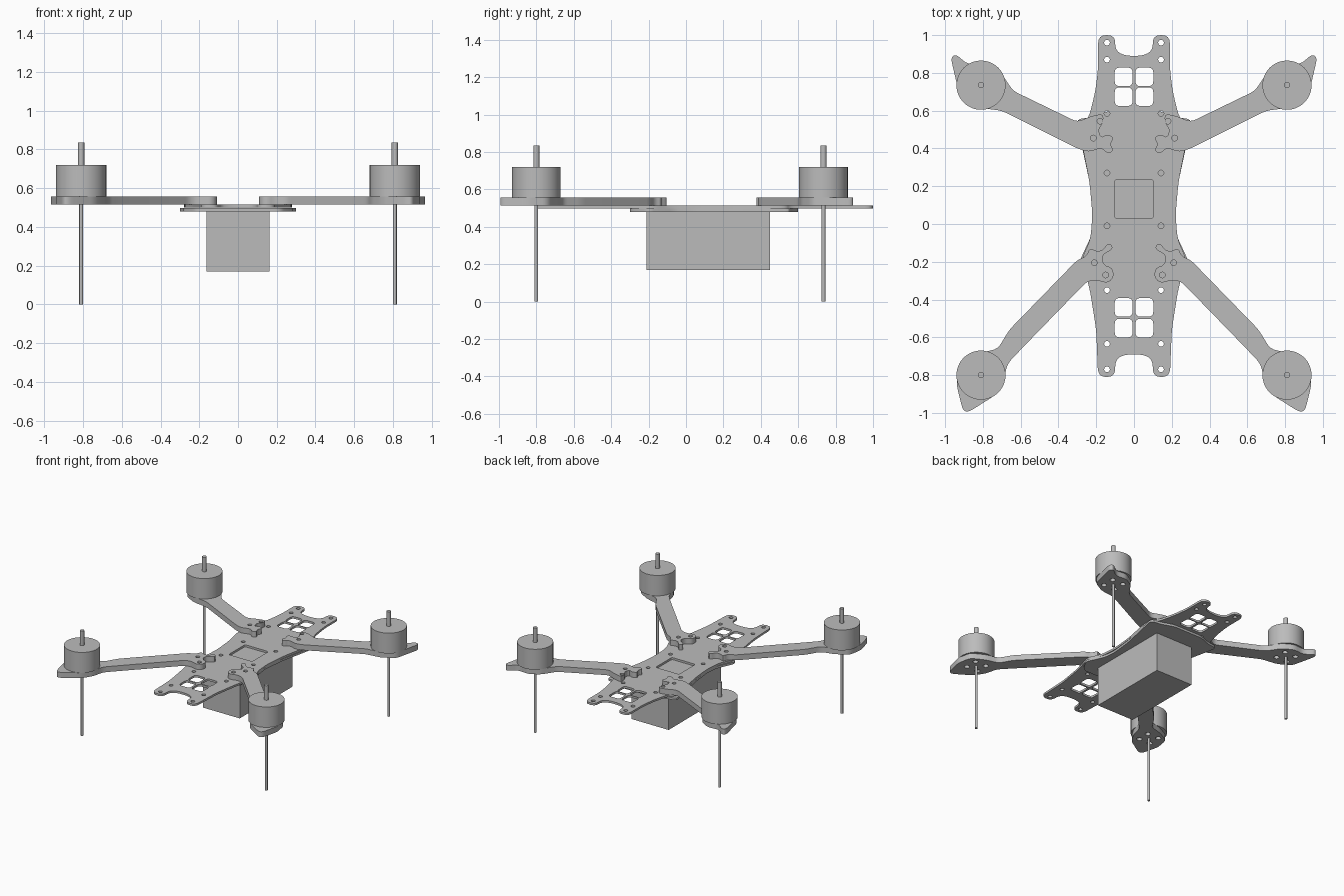
import bpy, bmesh, math
from mathutils import Vector, Matrix

cube = bpy.data.objects.get("Cube")
if cube:
    bpy.data.objects.remove(cube, do_unlink=True)

grey = bpy.data.materials.new("plain grey")
grey.use_nodes = True
GREY = (0.5, 0.5, 0.5, 1)
grey.diffuse_color = GREY
grey.node_tree.nodes["Principled BSDF"].inputs["Base Color"].default_value = GREY


def finish(name, bm):
    """Turn a bmesh into a shaded object."""
    bmesh.ops.remove_doubles(bm, verts=bm.verts, dist=0.0001)
    bmesh.ops.recalc_face_normals(bm, faces=bm.faces)
    mesh = bpy.data.meshes.new(name)
    bm.to_mesh(mesh)
    bm.free()
    mesh.materials.append(grey)
    mesh.shade_smooth()
    mesh.set_sharp_from_angle(angle=math.radians(30))
    obj = bpy.data.objects.new(name, mesh)
    bpy.context.collection.objects.link(obj)
    return obj


def rounded(points, r, steps=4):
    """Round every corner of a closed outline."""
    pts = [Vector(p) for p in points]
    out = []
    for i, p in enumerate(pts):
        a, b = pts[i - 1] - p, pts[(i + 1) % len(pts)] - p
        start = p + a.normalized() * min(r, a.length * 0.48)
        end = p + b.normalized() * min(r, b.length * 0.48)
        for k in range(steps + 1):
            t = k / steps
            out.append(start * (1 - t) ** 2 + p * 2 * t * (1 - t) + end * t * t)
    return out


def circle(x, y, r, n=20):
    return [Vector((x + r * math.cos(math.tau * k / n), y + r * math.sin(math.tau * k / n)))
            for k in range(n)]


def rect(x0, x1, y0, y1, r):
    return rounded([(x0, y0), (x1, y0), (x1, y1), (x0, y1)], r)


def plate(name, loops, z0, z1, side=1):
    """Fill an outline with holes and give it thickness."""
    curve = bpy.data.curves.new(name, "CURVE")
    curve.dimensions = "2D"
    curve.fill_mode = "BOTH"
    curve.extrude = (z1 - z0) / 2
    for loop in loops:
        spline = curve.splines.new("POLY")
        spline.points.add(len(loop) - 1)
        for point, p in zip(spline.points, loop):
            point.co = (p.x * side, p.y, 0, 1)
        spline.use_cyclic_u = True
    temp = bpy.data.objects.new(name + " outline", curve)
    bpy.context.collection.objects.link(temp)
    graph = bpy.context.evaluated_depsgraph_get()
    mesh = bpy.data.meshes.new_from_object(temp.evaluated_get(graph))
    bm = bmesh.new()
    bm.from_mesh(mesh)
    bmesh.ops.translate(bm, verts=bm.verts, vec=(0, 0, (z0 + z1) / 2))
    bpy.data.objects.remove(temp, do_unlink=True)
    bpy.data.meshes.remove(mesh)
    return finish(name, bm)


def cylinder(name, x, y, r, z0, z1, n):
    bm = bmesh.new()
    bmesh.ops.create_cone(bm, cap_ends=True, segments=n, radius1=r, radius2=r, depth=z1 - z0,
                          matrix=Matrix.Translation((x, y, (z0 + z1) / 2)))
    return finish(name, bm)


def mirrored(half):
    return half + [(-x, y) for x, y in reversed(half)]


# Upper frame plate: forked ends, narrow waist, windows and screw holes
upper = mirrored([
    (0.05, 0.89), (0.1, 0.92), (0.1, 1.0), (0.19, 1.0), (0.19, 0.82), (0.205, 0.7),
    (0.24, 0.56), (0.28, 0.53), (0.275, 0.42), (0.235, 0.22), (0.22, 0.05), (0.23, -0.08),
    (0.28, -0.19), (0.235, -0.34), (0.2, -0.56), (0.19, -0.81), (0.1, -0.81),
    (0.1, -0.72), (0.05, -0.69)])
holes = [rect(-0.103, 0.103, 0.03, 0.235, 0.015)]
for s in (-1, 1):
    for y in (0.96, 0.87, 0.585, 0.27, -0.01, -0.35, -0.635, -0.77):
        holes.append(circle(s * 0.143, y, 0.015))
    for y in (0.73, 0.625, -0.49, -0.6):
        holes.append(rect(s * 0.055 - 0.047, s * 0.055 + 0.047, y, y + 0.098, 0.025))
plate("upper_frame_plate", [rounded(upper, 0.045)] + holes, 0.499, 0.515)

# Lower frame plate clamping the arms
lower = mirrored([
    (0.13, 0.6), (0.22, 0.565), (0.305, 0.555), (0.28, 0.43), (0.235, 0.22), (0.215, 0.04),
    (0.225, -0.06), (0.29, -0.2), (0.22, -0.3), (0.12, -0.3)])
lower_holes = [circle(s * 0.143, y, 0.015) for s in (-1, 1) for y in (0.27, -0.01)]
plate("lower_frame_plate", [rounded(lower, 0.03)] + lower_holes, 0.48, 0.497)

# Battery box
bm = bmesh.new()
bmesh.ops.create_cube(bm, size=1, matrix=Matrix.Translation((0, 0.12, 0.326))
                      @ Matrix.Diagonal((0.325, 0.66, 0.312, 1)))
finish("battery_box", bm)

# Arm outlines for the +x side: notched root, beam, motor pad, pointed bumper
front_arm = [
    (0.105, -0.13), (0.135, -0.095), (0.165, -0.14), (0.2, -0.145), (0.235, -0.125),
    (0.25, -0.17), (0.3, -0.19), (0.66, -0.56), (0.72, -0.66), (0.82, -0.685),
    (0.92, -0.74), (0.94, -0.85), (0.905, -0.99), (0.875, -0.995), (0.74, -0.91),
    (0.69, -0.83), (0.67, -0.74), (0.59, -0.655), (0.25, -0.305), (0.2, -0.295),
    (0.14, -0.315), (0.105, -0.28), (0.115, -0.23), (0.16, -0.22), (0.172, -0.165)]
rear_arm = [
    (0.105, 0.39), (0.14, 0.37), (0.17, 0.405), (0.24, 0.38), (0.3, 0.4), (0.7, 0.6),
    (0.82, 0.615), (0.92, 0.67), (0.94, 0.75), (0.97, 0.88), (0.945, 0.9), (0.88, 0.845),
    (0.79, 0.855), (0.71, 0.81), (0.64, 0.705), (0.3, 0.54), (0.23, 0.57), (0.16, 0.585),
    (0.165, 0.53), (0.19, 0.5), (0.175, 0.455), (0.145, 0.475), (0.105, 0.46), (0.128, 0.42)]
arms = {
    "front": (front_arm, (0.81, -0.8), [(0.21, -0.205), (0.15, -0.27)]),
    "rear": (rear_arm, (0.81, 0.735), [(0.18, 0.545), (0.215, 0.455)])}

for end, (outline, (mx, my), screws) in arms.items():
    loops = [rounded(outline, 0.03)] + [circle(x, y, 0.015) for x, y in screws]
    # Motor mounting holes around the pad centre
    for k in range(4):
        a = math.radians(45 + 90 * k)
        loops.append(circle(mx + 0.068 * math.cos(a), my + 0.068 * math.sin(a), 0.02, 14))
    for side, label in ((1, "left"), (-1, "right")):
        tag = f"{end}_{label}_"
        plate(tag + "arm", loops, 0.515, 0.558, side)
        cylinder(tag + "motor", side * mx, my, 0.13, 0.558, 0.72, 64)
        cylinder(tag + "motor_shaft", side * mx, my, 0.016, 0.715, 0.835, 24)
        cylinder(tag + "landing_leg", side * mx, my, 0.01, 0, 0.56, 16)
